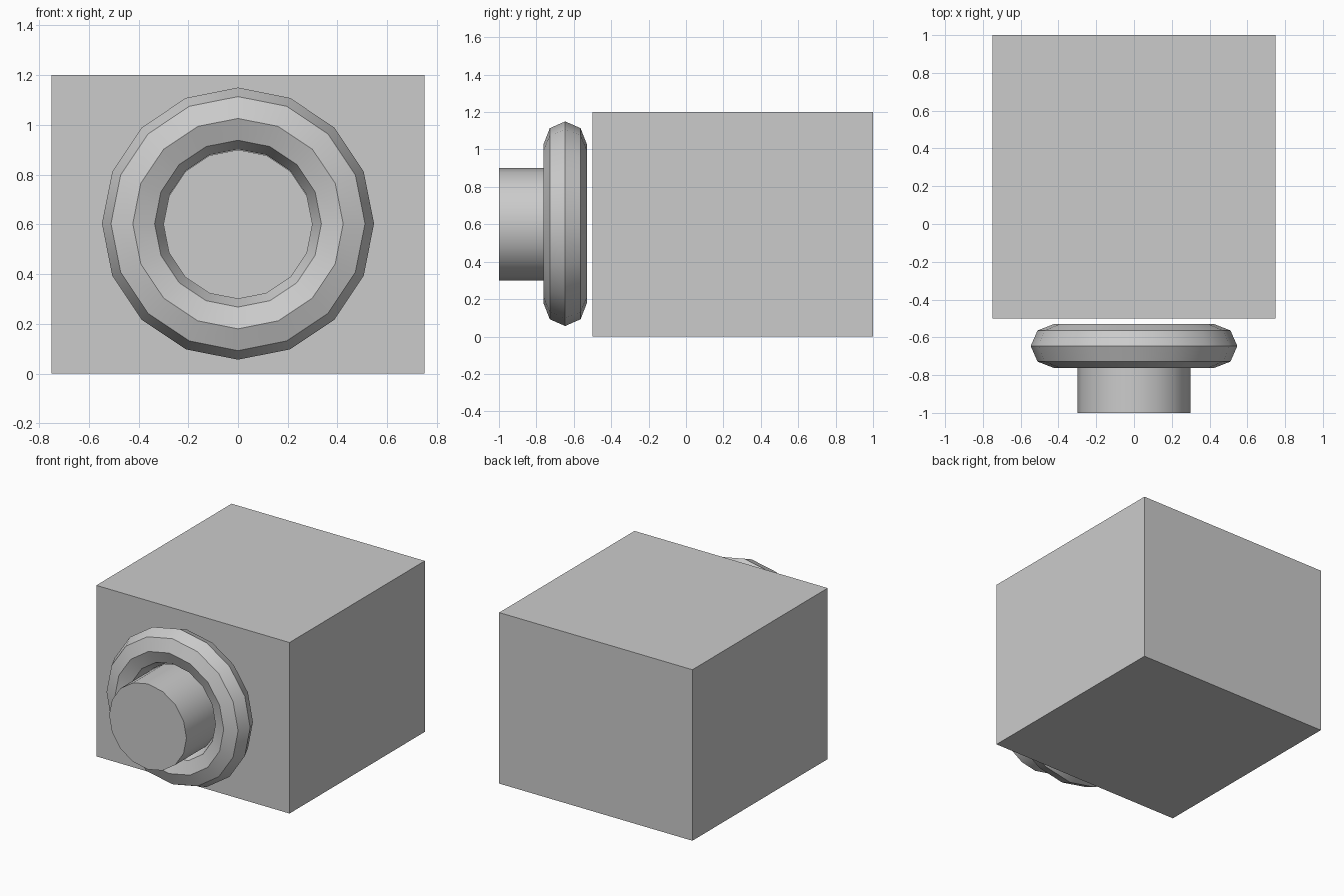
import bpy
from math import pi

if "Cube" in bpy.data.objects:
    bpy.data.objects.remove(bpy.data.objects["Cube"])

SIDES = 16
AXIS_Z = 0.6


def finish(name, smooth=False):
    obj = bpy.context.object
    obj.name = name
    bpy.ops.object.transform_apply(location=False, rotation=True, scale=True)
    if smooth:
        bpy.ops.object.shade_smooth_by_angle(angle=pi / 6)
    return obj


# Main box body
bpy.ops.mesh.primitive_cube_add(size=1, location=(0, 0.25, AXIS_Z))
bpy.context.object.scale = (1.5, 1.5, 1.2)
finish("body")

# Round stub pointing forward, its rear end tucked inside the ring
front, rear = -1.0, -0.65
bpy.ops.mesh.primitive_cylinder_add(vertices=SIDES, radius=0.3, depth=rear - front,
                                    location=(0, (front + rear) / 2, AXIS_Z),
                                    rotation=(pi / 2, 0, 0))
finish("front_barrel", True)

# Low-poly ring floating just ahead of the body, slightly flattened in depth
bpy.ops.mesh.primitive_torus_add(major_segments=SIDES, minor_segments=8,
                                 major_radius=0.423, minor_radius=0.124,
                                 location=(0, -0.646, AXIS_Z + 0.003),
                                 rotation=(pi / 2, 0, 0))
bpy.context.object.scale.z = 0.94
finish("front_ring", True)
